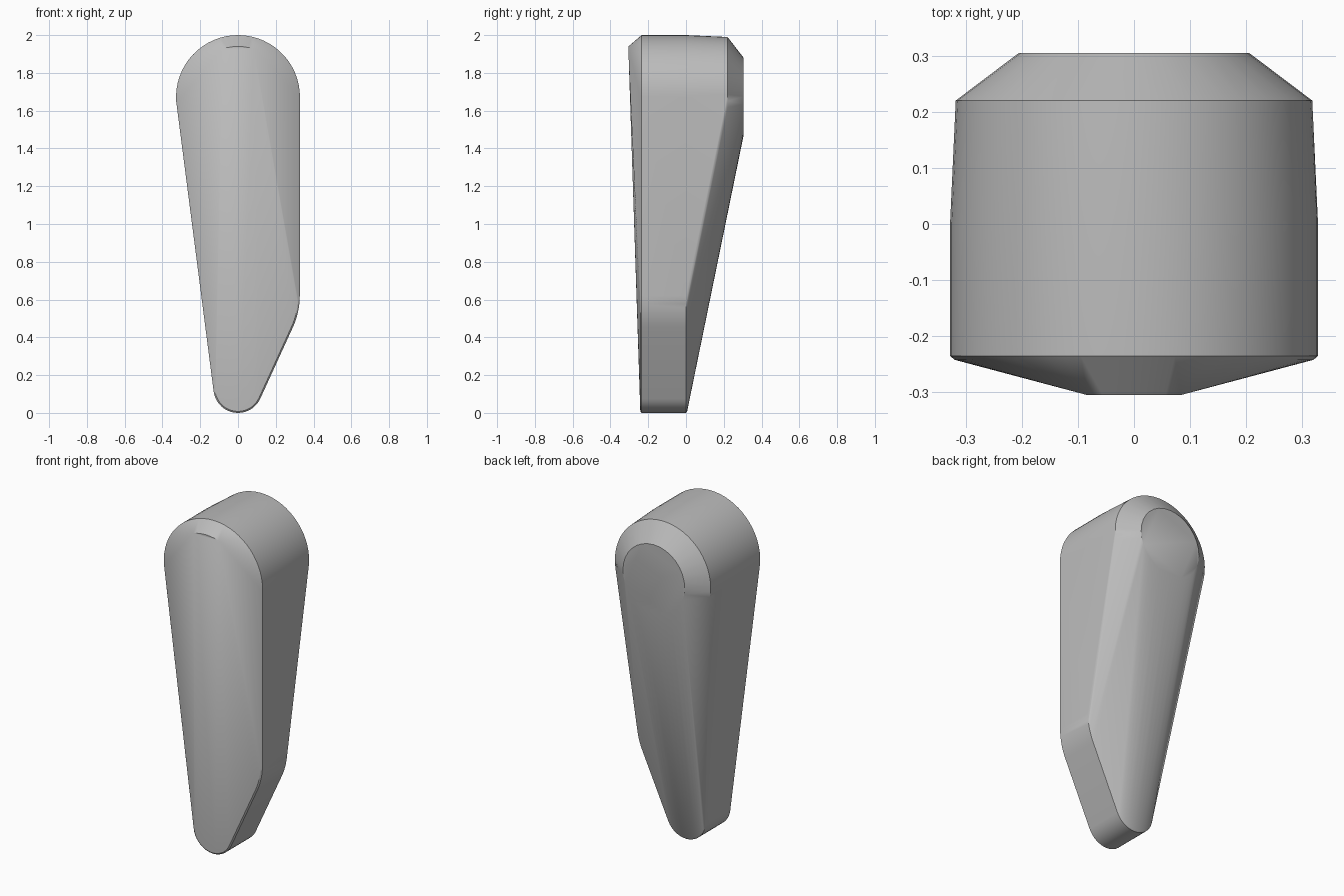
import bpy, bmesh
from math import sin, cos, radians

default = bpy.data.objects.get("Cube")
if default:
    bpy.data.objects.remove(default, do_unlink=True)

TOP = 1.672  # centre height of the rounded head


def arc(x, z, radius, start, end, steps, y):
    """Points on an upright arc at depth y, angles in degrees from +x."""
    angles = [radians(start + (end - start) * i / steps) for i in range(steps + 1)]
    return [(x + radius * cos(a), y, z + radius * sin(a)) for a in angles]


def outline(y, inset=0.0):
    """Full body outline: round head, bent right edge, round toe."""
    return (arc(0, TOP, 0.328 - inset, 0, 190, 32, y)
            + arc(-0.073, 0.62, 0.4 - inset, -25, 0, 8, y)
            + arc(0, 0.13, 0.13 - inset, 170, 335, 20, y))


# Body sections from front to back
points = arc(0, TOP, 0.268, 72, 108, 6, -0.305)          # front ridge
points += outline(-0.242, 0.008) + outline(-0.235)       # front rim
points += outline(0.0) + outline(0.006, 0.008)           # middle rim
points += arc(0, TOP, 0.318, -10, 190, 32, 0.22)         # back shoulder
points += arc(0, 1.675, 0.205, 0, 348.75, 31, 0.305)     # back cap

# Wrap the sections in one convex skin
bm = bmesh.new()
for p in points:
    bm.verts.new(p)
hull = bmesh.ops.convex_hull(bm, input=bm.verts[:])
spare = {g for g in hull["geom_interior"] + hull["geom_unused"]
         if isinstance(g, bmesh.types.BMVert)}
bmesh.ops.delete(bm, geom=list(spare), context="VERTS")
bmesh.ops.dissolve_limit(bm, angle_limit=radians(0.5), verts=bm.verts[:], edges=bm.edges[:])
bmesh.ops.recalc_face_normals(bm, faces=bm.faces[:])

mesh = bpy.data.meshes.new("tapered_body")
bm.to_mesh(mesh)
bm.free()
body = bpy.data.objects.new("tapered_body", mesh)
bpy.context.collection.objects.link(body)

# Plain grey
grey = bpy.data.materials.new("light_grey")
grey.use_nodes = True
colour = (0.5, 0.5, 0.5, 1)
grey.diffuse_color = colour
grey.node_tree.nodes["Principled BSDF"].inputs["Base Color"].default_value = colour
mesh.materials.append(grey)

# Smooth sides with crisp rims
bpy.ops.object.select_all(action="DESELECT")
body.select_set(True)
bpy.context.view_layer.objects.active = body
bpy.ops.object.shade_smooth_by_angle(angle=radians(30))
